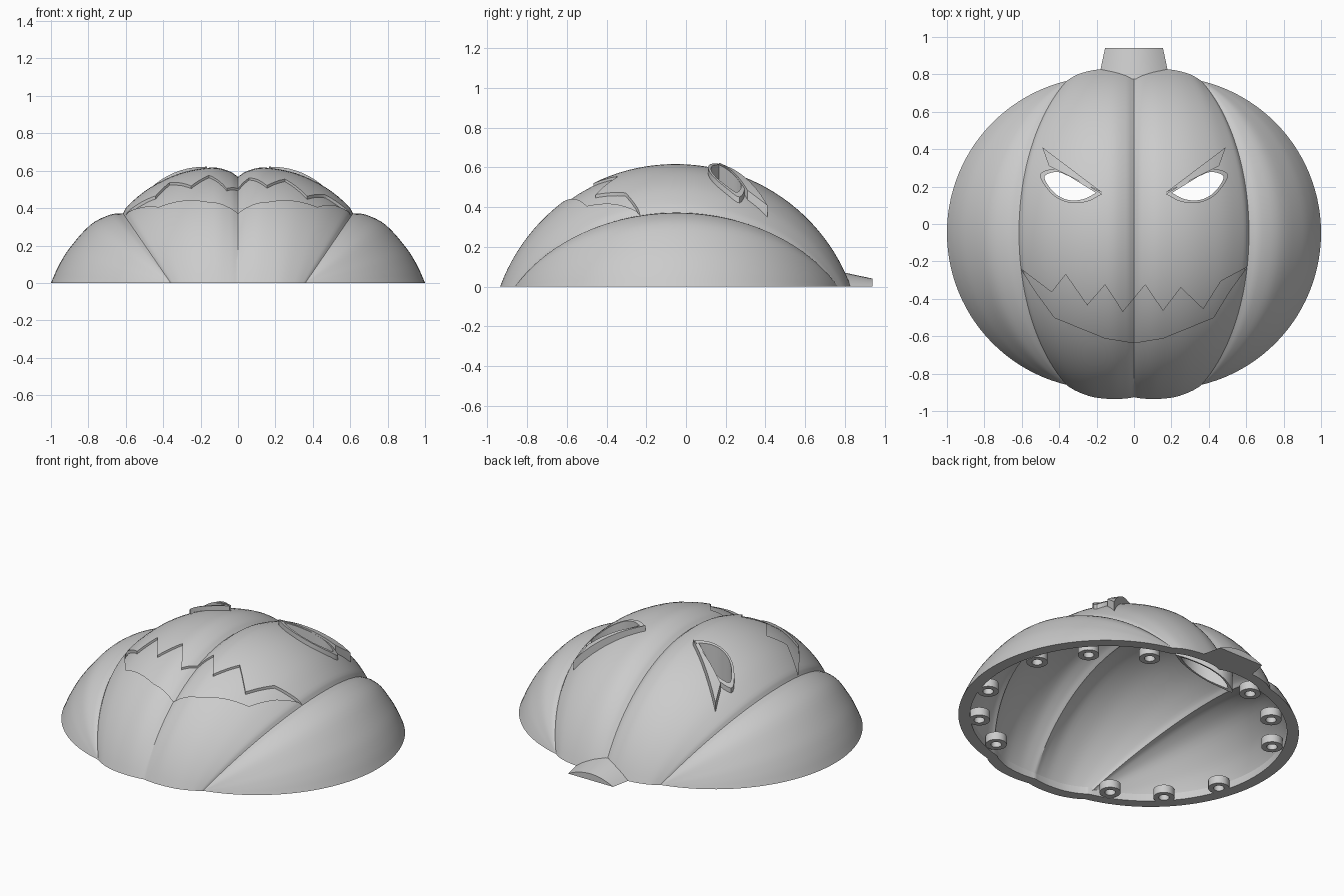
import bpy, bmesh, math
from mathutils import Vector
from mathutils.bvhtree import BVHTree

if "Cube" in bpy.data.objects:
    bpy.data.objects.remove(bpy.data.objects["Cube"], do_unlink=True)

grey = bpy.data.materials.new("plain grey")
grey.use_nodes = True
grey.diffuse_color = (0.6, 0.6, 0.6, 1)
grey.node_tree.nodes["Principled BSDF"].inputs["Base Color"].default_value = (0.6, 0.6, 0.6, 1)


def finish(bm, name):
    bmesh.ops.remove_doubles(bm, verts=bm.verts, dist=0.0005)
    bmesh.ops.recalc_face_normals(bm, faces=bm.faces)
    mesh = bpy.data.meshes.new(name)
    bm.to_mesh(mesh)
    bm.free()
    mesh.materials.append(grey)
    ob = bpy.data.objects.new(name, mesh)
    bpy.context.collection.objects.link(ob)
    return ob


def activate(ob):
    bpy.ops.object.select_all(action='DESELECT')
    ob.select_set(True)
    bpy.context.view_layer.objects.active = ob


def smooth(ob):
    activate(ob)
    bpy.ops.object.shade_smooth_by_angle(angle=math.radians(30))


def boolean(ob, cutter, operation):
    activate(ob)
    mod = ob.modifiers.new("cut", 'BOOLEAN')
    mod.operation, mod.solver, mod.object = operation, 'EXACT', cutter
    bpy.ops.object.modifier_apply(modifier=mod.name)


def spline(points, steps):
    """Catmull-Rom curve through points of any dimension."""
    p = [Vector(q) for q in points]
    p = [2 * p[0] - p[1]] + p + [2 * p[-1] - p[-2]]
    out = []
    for i in range(1, len(p) - 2):
        a, b, c, d = p[i - 1:i + 3]
        for k in range(steps):
            t = k / steps
            out.append(b + (c - a) * t / 2 + (2 * a - 5 * b + 4 * c - d) * t * t / 2
                       + (3 * b - a - 3 * c + d) * t ** 3 / 2)
    return out + [p[-2]]


# Ribs: crown x, crown z, foot x, front foot y, back foot y
middle_lobe = [(0, .567, 0, -.926, .807), (.045, .596, .045, -.933, .823),
               (.14, .617, .12, -.936, .83), (.31, .586, .22, -.925, .822),
               (.47, .51, .3, -.897, .8), (.585, .417, .345, -.872, .775),
               (.615, .372, .36, -.86, .765)]
side_lobe = [(x, z, .36, -.86, .765) for x, z in
             [(.615, .372), (.685, .364), (.79, .31), (.9, .187), (.96, .09), (1, 0)]]
half = spline(middle_lobe, 4) + spline(side_lobe, 4)[1:]
ribs = [Vector((-r[0], r[1], -r[2], r[3], r[4])) for r in half[:0:-1]] + half
ROWS = 48
# walk around the open edge of the rib grid
LAST = len(ribs) - 1
edge = [(i, 0) for i in range(LAST)] + [(LAST, j) for j in range(ROWS)]
edge += [(i, ROWS) for i in range(LAST, 0, -1)] + [(0, j) for j in range(ROWS, 0, -1)]


def rib_arc(rib, scale):
    mx, mz, ex, yf, yb = rib
    c, mid = (yb - yf) / 2, (yb + yf) / 2
    s = max(math.hypot(mx - ex, mz), 1e-4)
    r = (c * c + s * s) / (2 * s)
    phi = math.atan2(c, r - s)
    pts = []
    for j in range(ROWS + 1):
        a = phi * (2 * j / ROWS - 1)
        w = max((r * math.cos(a) - (r - s)) / s, 0)
        pts.append(Vector((ex + (mx - ex) * w, mid + r * math.sin(a) + .05, mz * w)) * scale
                   - Vector((0, .05, 0)))
    return pts


def make_shell(name, outer, inner):
    bm = bmesh.new()
    layers = [[[bm.verts.new(p) for p in rib_arc(r, k)] for r in ribs] for k in (outer, inner)]
    for g in layers:
        for i in range(LAST):
            for j in range(ROWS):
                bm.faces.new((g[i][j], g[i + 1][j], g[i + 1][j + 1], g[i][j + 1]))
    o, q = layers
    for (a, b), (c, d) in zip(edge, edge[1:] + edge[:1]):
        bm.faces.new((o[a][b], o[c][d], q[c][d], q[a][b]))
    return finish(bm, name)


def rim_line(scale):
    arcs = [rib_arc(r, scale) for r in ribs]
    return [arcs[i][j] for i, j in edge]


def prism(name, outline, low, high):
    bm = bmesh.new()
    face = bm.faces.new([bm.verts.new((x, y, low)) for x, y in outline])
    top = bmesh.ops.extrude_face_region(bm, geom=[face])
    bmesh.ops.translate(bm, vec=(0, 0, high - low),
                        verts=[v for v in top["geom"] if isinstance(v, bmesh.types.BMVert)])
    ob = finish(bm, name)
    ob.hide_render = True
    return ob


def strip(name, line_a, line_b, base, low, high, closed):
    """Solid band between two plan lines, riding on a height function."""
    bm = bmesh.new()
    rows = [[bm.verts.new((p[0], p[1], base(p) + h)) for p, h in
             ((a, low), (b, low), (b, high), (a, high))] for a, b in zip(line_a, line_b)]
    for r, s in zip(rows, rows[1:] + rows[:1] if closed else rows[1:]):
        for k in range(4):
            bm.faces.new((r[k], r[k - 1], s[k - 1], s[k]))
    if not closed:
        bm.faces.new(rows[0])
        bm.faces.new(rows[-1])
    smooth(finish(bm, name))


def scaled(points, k):
    mid = sum((Vector(p) for p in points), Vector((0, 0))) / len(points)
    return [mid + (Vector(p) - mid) * k for p in points]


# Hollow ribbed body
body = make_shell("pumpkin_shell", 1, .95)
tree = BVHTree.FromObject(body, bpy.context.evaluated_depsgraph_get())


def surface(p):
    hit = tree.ray_cast(Vector((p[0], p[1], 2)), Vector((0, 0, -1)))[0]
    return hit.z if hit else 0


def brow_base(p):
    return surface(p) + .12 * max(p[1] - .2, 0)


def ground(p):
    return 0


# Jagged mouth, engraved slightly below the skin
teeth = [(-.605, -.24), (-.44, -.365), (-.365, -.27), (-.25, -.435), (-.155, -.325), (-.06, -.47),
         (.06, -.325), (.155, -.465), (.25, -.34), (.37, -.455), (.465, -.305), (.605, -.23)]
lip = [(.51, -.36), (.425, -.5), (.155, -.61), (0, -.635), (-.155, -.61), (-.425, -.5), (-.52, -.37)]
mouth_cutter = prism("mouth_cutter", teeth + lip, .1, 1)
engraving = make_shell("mouth_engraving", 1.05, .981)
boolean(engraving, mouth_cutter, 'INTERSECT')
boolean(body, engraving, 'DIFFERENCE')
cutters = [mouth_cutter, engraving]

# Eyes: opening, raised frame and slanted brow on each side
lower_lid = spline([(.17, .16), (.25, .12), (.34, .113), (.42, .145), (.48, .21), (.5, .27),
                    (.42, .295), (.34, .265)], 4)
upper_lid = [Vector((.34, .265)).lerp(Vector((.17, .16)), t / 5) for t in range(1, 5)]
eye = lower_lid + upper_lid
for side, sign in (("left", 1), ("right", -1)):
    outline = [Vector((p[0] * sign, p[1])) for p in eye]
    cutter = prism(side + "_eye_cutter", scaled(outline, .91), .1, 1)
    boolean(body, cutter, 'DIFFERENCE')
    cutters.append(cutter)
    strip(side + "_eye_frame", outline, scaled(outline, .83), surface, -.17, .03, True)
    inner, tip, heel = (Vector((x * sign, y)) for x, y in ((.165, .165), (.49, .41), (.455, .31)))
    strip(side + "_brow", [inner.lerp(tip, .02 + .98 * t / 8) for t in range(9)],
          [inner.lerp(heel, t / 8) for t in range(9)], brow_base, -.025, .035, False)

for c in cutters:
    bpy.data.objects.remove(c, do_unlink=True)
smooth(body)

# Upright lip inside the base
strip("rim_lip", rim_line(.965), rim_line(.93), ground, 0, .045, True)

# Tapered stem with a domed top and flat underside
bm = bmesh.new()
ends = []
for y, w, h in ((.775, .19, .075), (.94, .155, .04)):
    ends.append([bm.verts.new((w * (k / 8 - 1), y, h * (1 - (k / 8 - 1) ** 2))) for k in range(17)])
    bm.faces.new(ends[-1])
for k in range(17):
    bm.faces.new((ends[0][k], ends[0][k - 1], ends[1][k - 1], ends[1][k]))
smooth(finish(bm, "stem"))

# Round sockets against the inside of the rim
for x, y in ((.84, .15), (.67, .40), (.38, .59), (-.79, .27), (-.59, .50), (-.31, .65),
             (.84, -.28), (.67, -.56), (.42, -.71), (-.86, -.28), (-.69, -.56), (-.42, -.71)):
    ring = [Vector((x + .06 * math.cos(a), y + .06 * math.sin(a)))
            for a in (math.tau * k / 24 for k in range(24))]
    strip("rim_socket", ring, scaled(ring, .5), ground, 0, .05, True)
